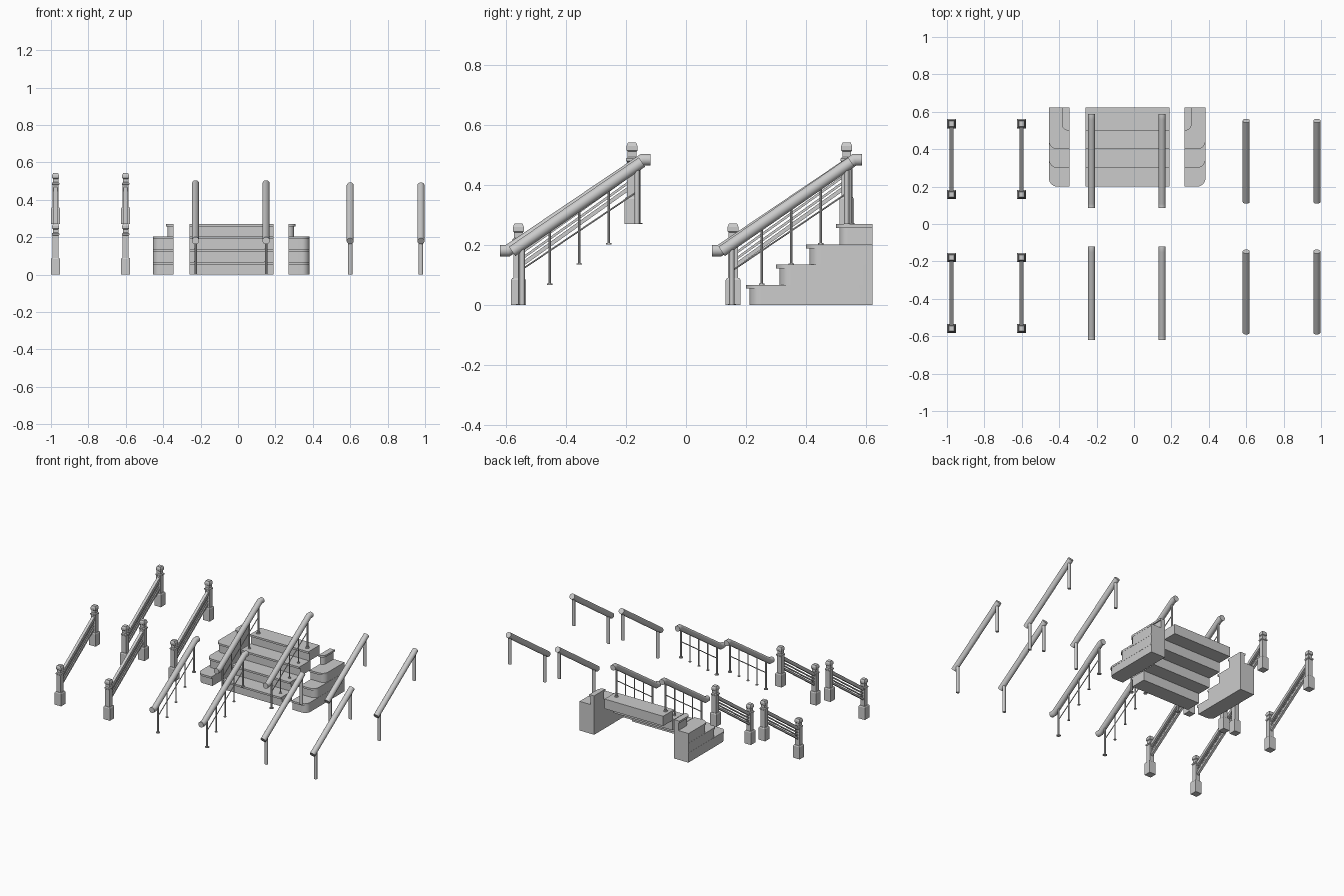
import bpy, bmesh, math
from mathutils import Vector

if "Cube" in bpy.data.objects:
    bpy.data.objects.remove(bpy.data.objects["Cube"])


def finish(name, bm, smooth=True):
    bmesh.ops.recalc_face_normals(bm, faces=bm.faces)
    me = bpy.data.meshes.new(name)
    bm.to_mesh(me)
    bm.free()
    ob = bpy.data.objects.new(name, me)
    bpy.context.collection.objects.link(ob)
    if smooth:
        bpy.ops.object.select_all(action='DESELECT')
        ob.select_set(True)
        bpy.context.view_layer.objects.active = ob
        bpy.ops.object.shade_smooth_by_angle(angle=math.radians(35))
    return ob


def prism(bm, pts, d):
    # closed planar outline pushed along vector d
    f = bm.faces.new([bm.verts.new(p) for p in pts])
    r = bmesh.ops.extrude_face_region(bm, geom=[f], use_keep_orig=True)
    vs = [v for v in r['geom'] if isinstance(v, bmesh.types.BMVert)]
    bmesh.ops.translate(bm, verts=vs, vec=d)


def loft(bm, rings):
    # skin a list of equally sized vertex rings and cap the ends
    rs = [[bm.verts.new(p) for p in r] for r in rings]
    n = len(rs[0])
    for a, b in zip(rs, rs[1:]):
        for i in range(n):
            bm.faces.new((a[i], a[(i + 1) % n], b[(i + 1) % n], b[i]))
    bm.faces.new(rs[0])
    bm.faces.new(rs[-1][::-1])


def tube(bm, x, path, rx, rn, n=16):
    # sweep an ellipse along a path in the y-z plane, mitred at bends
    P = [Vector(p) for p in path]
    rings = []
    for i, p in enumerate(P):
        a = (p - P[i - 1]).normalized() if i else (P[1] - p).normalized()
        b = (P[i + 1] - p).normalized() if i < len(P) - 1 else a
        t = (a + b).normalized()
        k = rn / max(t.dot(a), .5)
        nrm = Vector((-t.y, t.x)) * k
        ring = []
        for j in range(n):
            g = 2 * math.pi * (j + .5) / n
            ring.append((x + rx * math.cos(g), p.x + nrm.x * math.sin(g), p.y + nrm.y * math.sin(g)))
        rings.append(ring)
    loft(bm, rings)


def square_post(bm, x, y, z, prof):
    loft(bm, [[(x + sx * w, y + sy * w, z + h) for sx, sy in ((-1, -1), (1, -1), (1, 1), (-1, 1))]
              for w, h in prof])


RISE = .0675

# posts with stacked base, shaft, collar and cap
POST = [(.0245, 0), (.0245, .084), (.0205, .09), (.0165, .09), (.0165, .208), (.020, .211),
        (.020, .219), (.0145, .224), (.0145, .242), (.0185, .246), (.0185, .26), (.0135, .272)]
for dy in (0, .716):
    for x in (-.9755, -.601):
        bm = bmesh.new()
        y0, y1 = -.559 + dy, -.18 + dy
        square_post(bm, x, y0, 0, POST)
        square_post(bm, x, y1, .27, POST)
        finish("post_pair", bm, False)
        bm = bmesh.new()
        s = .27 / (y1 - y0)
        for z, h, w in ((.197, .013, .010), (.167, .005, .005), (.147, .005, .005), (.127, .008, .008)):
            a, b = y0 + .012, y1 - .012
            za, zb = z + s * .012, z + s * (b - y0)
            prism(bm, [(x - w, a, za - h), (x - w, b, zb - h), (x - w, b, zb + h), (x - w, a, za + h)],
                  (2 * w, 0, 0))
        finish("post_rails", bm, False)

# tube handrail with straight end knobs, balusters and a thin rod
for dy in (0, .707):
    for x in (-.227, .15):
        bm = bmesh.new()
        tube(bm, x, [(-.621 + dy, .182), (-.594 + dy, .182), (-.145 + dy, .485), (-.119 + dy, .485)],
             .0195, .0195, 20)
        finish("tube_handrail", bm)
        bm = bmesh.new()
        for i in range(5):
            y = -.553 + .0985 * i
            z = RISE * i
            top = .182 + (y + .594) * .675
            r = .007 if i in (0, 4) else .0045
            tube(bm, x, [(y + dy, z), (y + dy, top)], r, r, 10)
            tube(bm, x, [(y + dy, z), (y + dy, z + .004)], r * 2, r * 2, 12)
        tube(bm, x, [(-.553 + dy, .115), (-.159 + dy, .115 + .394 * .675)], .003, .003, 8)
        finish("balusters", bm)

# plain bar handrail on two legs
for dy in (0, .699):
    for x in (.6, .978):
        bm = bmesh.new()
        tube(bm, x, [(-.580 + dy, .179), (-.147 + dy, .477)], .019, .019, 20)
        finish("bar_handrail", bm)
        bm = bmesh.new()
        tube(bm, x, [(-.546 + dy, 0), (-.546 + dy, .2)], .012, .009, 14)
        tube(bm, x, [(-.163 + dy, .27), (-.163 + dy, .46)], .012, .009, 14)
        finish("bar_legs", bm)

# centre flight: sawtooth outline, stepped below as well
BACK, NOSE, LIP = .622, .012, .013
front, under = [], []
for i in range(4):
    y, z = .2 + .1 * i, RISE * i
    t = z + RISE
    front += [(y + NOSE, z), (y + NOSE, t - LIP), (y, t - LIP), (y, t)]
    yb = BACK if i == 3 else y + .122
    under += [(yb, z), (yb, t)]
bm = bmesh.new()
outline = front + under[::-1]
prism(bm, [(-.26, y, z) for y, z in outline], (.45, 0, 0))
finish("centre_steps", bm, False)


# end flights: solid to the ground with a rounded outer corner
def corner_slab(bm, xi, xo, y, r, z0, z1):
    s = 1 if xo > xi else -1
    pts = [(xi, BACK, z0), (xi, y, z0)]
    for k in range(9):
        a = math.pi / 2 * k / 8
        pts.append((xo - s * r + s * r * math.sin(a), y + r - r * math.cos(a), z0))
    pts.append((xo, BACK, z0))
    prism(bm, pts, (0, 0, z1 - z0))


for xi, xo, xt in ((-.345, -.455, -.386), (.27, .382, .308)):
    bm = bmesh.new()
    s = 1 if xo > xi else -1
    for i in range(4):
        y, z = .2 + .1 * i, RISE * i
        top = i == 3
        e = xt if top else xo
        r = .034 if top else .045
        inset = .008 if top else .001
        corner_slab(bm, xi, e - s * inset, y + NOSE, r - .006, z, z + RISE - LIP)
        corner_slab(bm, xi, e, y, r, z + RISE - LIP, z + RISE)
    finish("end_steps", bm)
